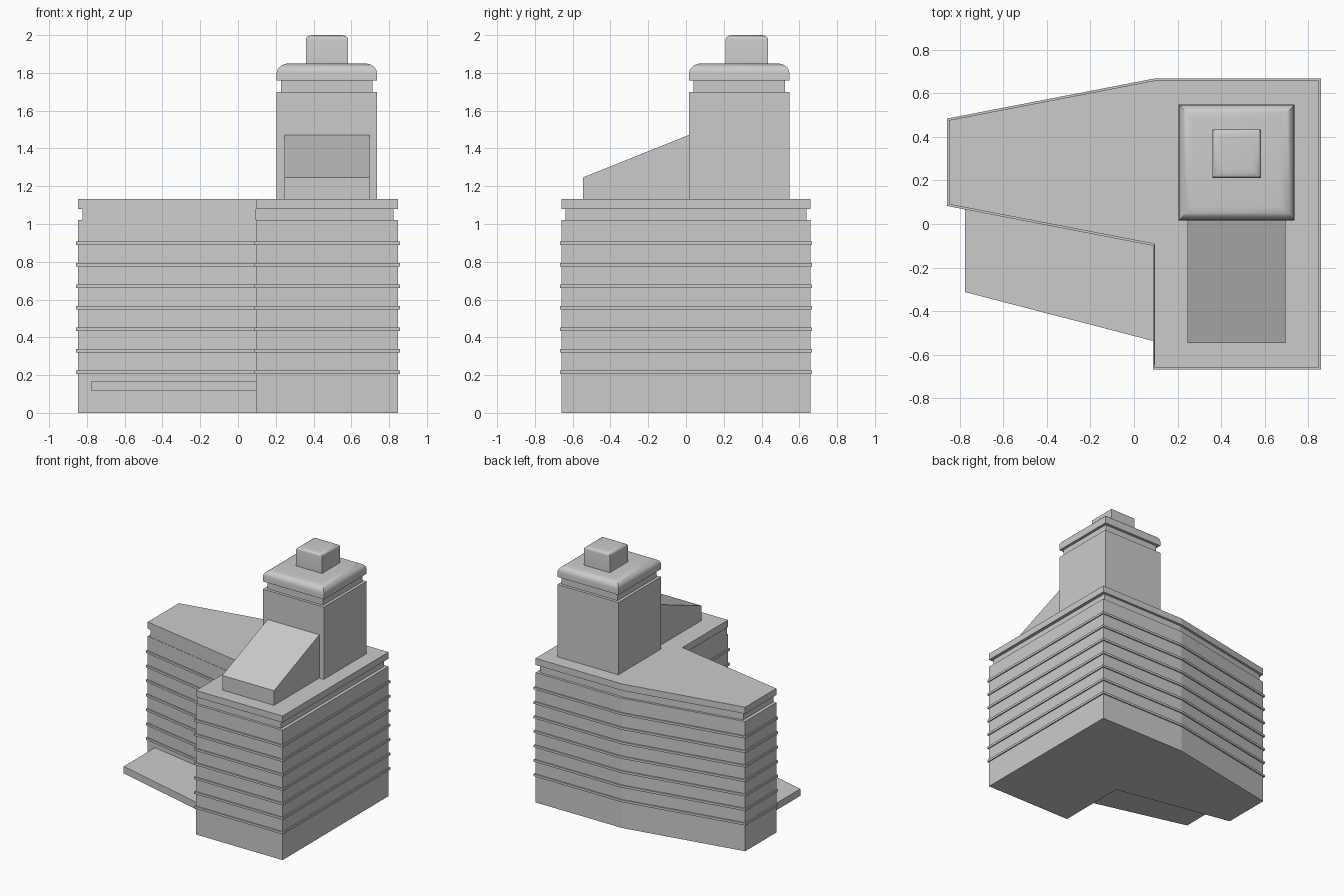
import bpy, bmesh, math
from mathutils import Vector

if "Cube" in bpy.data.objects:
    bpy.data.objects.remove(bpy.data.objects["Cube"])


def loft(name, rings, smooth=False):
    """Solid through stacked rings of equal point count, capped at both ends."""
    bm = bmesh.new()
    loops = [[bm.verts.new(p) for p in ring] for ring in rings]
    for a, b in zip(loops, loops[1:]):
        for i in range(len(a)):
            j = (i + 1) % len(a)
            bm.faces.new((a[i], a[j], b[j], b[i]))
    bm.faces.new(loops[0][::-1])
    bm.faces.new(loops[-1])
    bmesh.ops.recalc_face_normals(bm, faces=bm.faces[:])
    me = bpy.data.meshes.new(name)
    bm.to_mesh(me)
    bm.free()
    ob = bpy.data.objects.new(name, me)
    bpy.context.collection.objects.link(ob)
    if smooth:
        bpy.ops.object.select_all(action='DESELECT')
        ob.select_set(True)
        bpy.context.view_layer.objects.active = ob
        bpy.ops.object.shade_smooth_by_angle(angle=math.radians(35))
    return ob


def at(outline, z):
    return [(x, y, z) for x, y in outline]


def grow(outline, d):
    """Mitred outward offset of a counter-clockwise outline."""
    out, n = [], len(outline)
    for i in range(n):
        p = Vector(outline[i])
        e1 = (p - Vector(outline[i - 1])).normalized()
        e2 = (Vector(outline[(i + 1) % n]) - p).normalized()
        n1, n2 = Vector((e1.y, -e1.x)), Vector((e2.y, -e2.x))
        out.append(tuple(p + (n1 + n2) * d / (1 + n1.dot(n2))))
    return out


def square(cx, cy, h, z):
    return [(cx - h, cy - h, z), (cx + h, cy - h, z),
            (cx + h, cy + h, z), (cx - h, cy + h, z)]


# Main building: plan with a tapered wing, floor ribs, recessed neck and parapet
plan = [(-.848, .09), (.095, -.092), (.095, -.658), (.848, -.658),
        (.848, .658), (.095, .658), (-.848, .476)]
rib_plan = grow(plan, .009)
neck_plan = [(x * .97, y * .97) for x, y in plan]
rings = [at(plan, 0)]
for i in range(7):
    z = .216 + i * .1138
    rings += [at(plan, z - .009), at(rib_plan, z - .009),
              at(rib_plan, z + .009), at(plan, z + .009)]
rings += [at(plan, 1.02), at(neck_plan, 1.02), at(neck_plan, 1.08),
          at(plan, 1.08), at(plan, 1.132)]
loft("main_building", rings)

# Entrance canopy in front of the wing
canopy = [(-.775, .075), (-.775, -.312), (.095, -.538), (.095, -.092)]
loft("entrance_canopy", [at(canopy, .115), at(canopy, .17)])

# Sloped roof wedge leaning on the tower
side = [(-.545, 1.132), (.017, 1.132), (.017, 1.472), (-.545, 1.247)]
loft("roof_wedge", [[(x, y, z) for y, z in side] for x in (.245, .695)])

# Tower shaft with recessed neck
tx, ty = .47, .282
loft("tower", [square(tx, ty, h, z) for h, z in
               ((.265, 1.132), (.265, 1.70), (.243, 1.70), (.243, 1.76))])


def rounded_cap(name, cx, cy, h, z0, z1, rx, rz, steps=6):
    """Square block with a rounded-over top."""
    r = [square(cx, cy, h, z0)]
    for i in range(steps + 1):
        a = math.pi / 2 * i / steps
        r.append(square(cx, cy, h - rx * (1 - math.cos(a)), z1 - rz * (1 - math.sin(a))))
    return loft(name, r, smooth=True)


# Tower cap and the small block on top
rounded_cap("tower_cap", tx, ty, .265, 1.76, 1.85, .065, .05)
rounded_cap("tower_finial", tx + .001, .322, .112, 1.85, 2.0, .04, .022)
